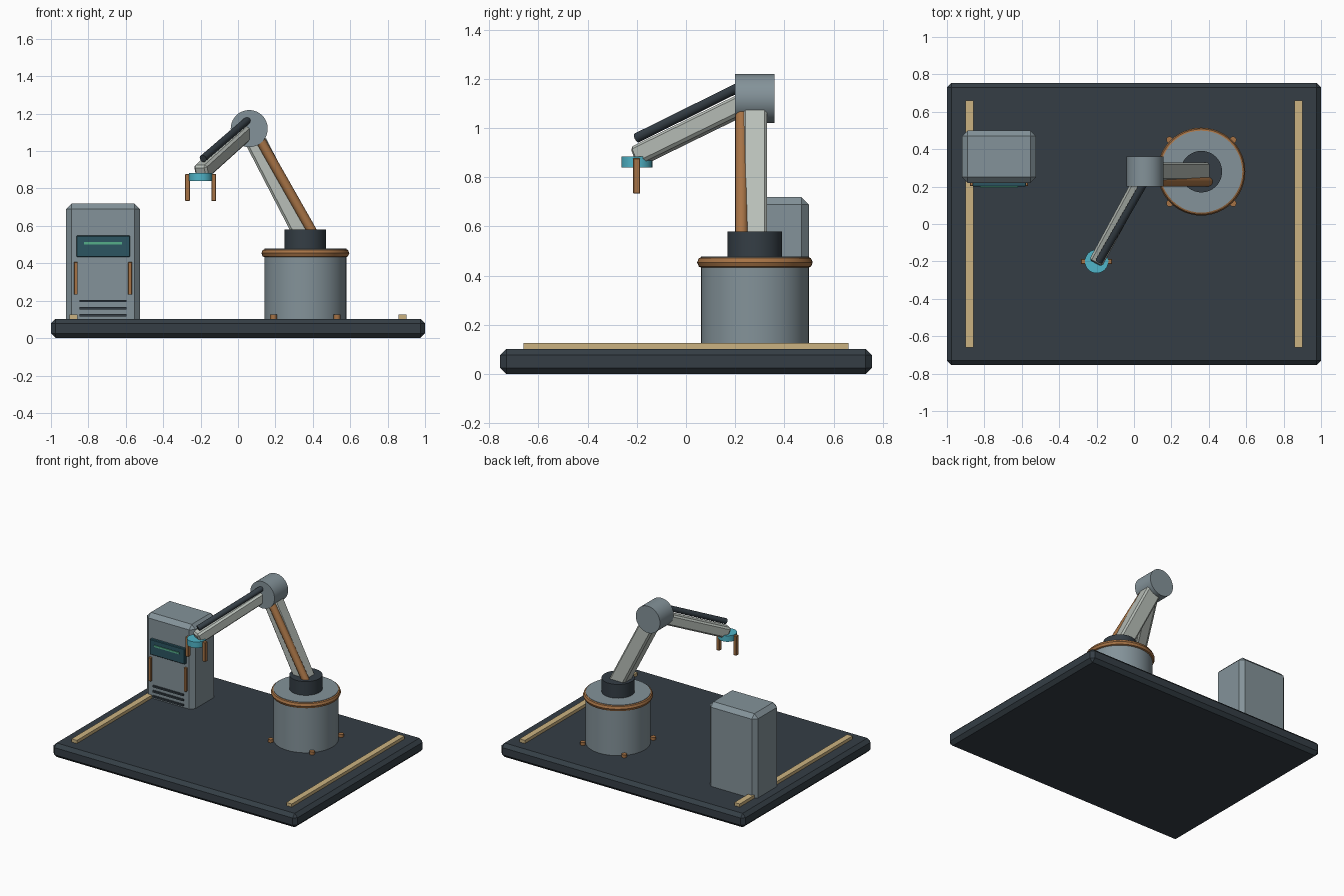
import bpy
from math import radians, cos, sin
from mathutils import Vector

if "Cube" in bpy.data.objects:
    bpy.data.objects.remove(bpy.data.objects["Cube"])


def material(name, rgb):
    m = bpy.data.materials.new(name)
    m.diffuse_color = (*rgb, 1)
    m.use_nodes = True
    m.node_tree.nodes["Principled BSDF"].inputs["Base Color"].default_value = m.diffuse_color
    return m


DARK = material("dark_slate", (0.035, 0.048, 0.06))
STEEL = material("steel", (0.23, 0.29, 0.32))
PALE = material("pale_metal", (0.48, 0.52, 0.48))
COPPER = material("copper", (0.38, 0.17, 0.06))
SAND = material("sand", (0.6, 0.45, 0.22))
CYAN = material("cyan", (0.08, 0.46, 0.58))
TEAL = material("teal_glass", (0.025, 0.09, 0.12))
GREEN = material("green_light", (0.09, 0.42, 0.25))


def finish(name, mat, bevel=0, smooth=False, segments=1):
    o = bpy.context.object
    o.name = name
    o.data.materials.append(mat)
    if bevel:
        b = o.modifiers.new("bevel", 'BEVEL')
        b.width, b.segments = bevel, segments
    if smooth:
        bpy.ops.object.shade_smooth_by_angle(angle=radians(35))
    return o


def box(name, lo, hi, mat, bevel=0):
    lo, hi = Vector(lo), Vector(hi)
    bpy.ops.mesh.primitive_cube_add(size=1, location=(lo + hi) / 2)
    bpy.context.object.scale = hi - lo
    bpy.ops.object.transform_apply(location=False, rotation=False)
    return finish(name, mat, bevel)


def rod(name, a, b, r, mat, verts=48, bevel=0):
    a, b = Vector(a), Vector(b)
    bpy.ops.mesh.primitive_cylinder_add(vertices=verts, radius=r, depth=(b - a).length,
                                        location=(a + b) / 2)
    bpy.context.object.rotation_euler = (b - a).to_track_quat('Z', 'Y').to_euler()
    return finish(name, mat, bevel, smooth=True)


def beam(name, a, b, width, height, mat, bevel):
    """Rectangular bar from a to b: width is horizontal, height is in the vertical plane."""
    a, b = Vector(a), Vector(b)
    bpy.ops.mesh.primitive_cube_add(size=1, location=(a + b) / 2)
    o = bpy.context.object
    o.scale = (width, height, (b - a).length)
    bpy.ops.object.transform_apply(location=False, rotation=False)
    o.rotation_euler = (b - a).to_track_quat('Z', 'Y').to_euler()
    return finish(name, mat, bevel)


# Platform and floor strips
box("platform", (-1, -0.755, 0), (1, 0.755, 0.103), DARK, 0.025)
for side, s in (("left", -1), ("right", 1)):
    box(side + "_floor_strip", (s * 0.88 - 0.022, -0.66, 0.095),
        (s * 0.88 + 0.022, 0.66, 0.126), SAND)

# Robot pedestal with collar, turret and anchor bolts
CX, CY = 0.36, 0.28
rod("pedestal", (CX, CY, 0.01), (CX, CY, 0.478), 0.219, STEEL)
bpy.ops.mesh.primitive_torus_add(location=(CX, CY, 0.454), major_radius=0.211,
                                 minor_radius=0.024, major_segments=48, minor_segments=8)
finish("pedestal_collar", COPPER, smooth=True)
rod("turret", (CX, CY, 0.44), (CX, CY, 0.58), 0.111, DARK)
for i in range(4):
    t = radians(45 + 90 * i)
    x, y = CX + 0.24 * cos(t), CY + 0.24 * sin(t)
    rod(f"anchor_bolt_{i + 1}", (x, y, 0.09), (x, y, 0.125), 0.018, COPPER, 12)

# Arm: lower link, elbow drum, forearm, cable and piston rods
elbow = (0.06, CY, 1.12)
wrist = (-0.2, -0.2, 0.885)
beam("lower_arm", (CX, CY, 0.54), elbow, 0.1, 0.112, PALE, 0.012)
rod("arm_conduit", (0.408, 0.226, 0.55), (0.09, 0.226, 1.11), 0.026, COPPER, 16)
rod("elbow_drum", (0.06, 0.2, 1.12), (0.06, 0.36, 1.12), 0.099, STEEL)
beam("forearm", elbow, wrist, 0.078, 0.08, PALE, 0.012)
rod("forearm_piston", (0.055, 0.22, 1.168), (-0.187, -0.2, 0.96), 0.02, DARK, 16)

# Gripper
rod("wrist_plate", (-0.2, -0.2, 0.84), (-0.2, -0.2, 0.884), 0.063, CYAN, 32)
for side, s in (("left", -1), ("right", 1)):
    x = -0.2 + s * 0.07
    box(side + "_gripper_finger", (x - 0.013, -0.215, 0.733), (x + 0.013, -0.186, 0.878),
        COPPER, 0.003)

# Control cabinet with display, handles and vents
box("control_cabinet", (-0.919, 0.22, 0.06), (-0.524, 0.5, 0.719), STEEL, 0.03)
box("display_panel", (-0.864, 0.2, 0.433), (-0.577, 0.235, 0.548), TEAL, 0.004)
box("display_light", (-0.824, 0.195, 0.5), (-0.62, 0.21, 0.513), GREEN)
for side, s in (("left", -1), ("right", 1)):
    x = -0.722 + s * 0.145
    box(side + "_cabinet_handle", (x - 0.01, 0.203, 0.232), (x + 0.01, 0.235, 0.407), COPPER, 0.002)
for i in range(3):
    z = 0.122 + 0.038 * i
    box(f"vent_slot_{i + 1}", (-0.847, 0.208, z - 0.006), (-0.597, 0.235, z + 0.006), DARK)
